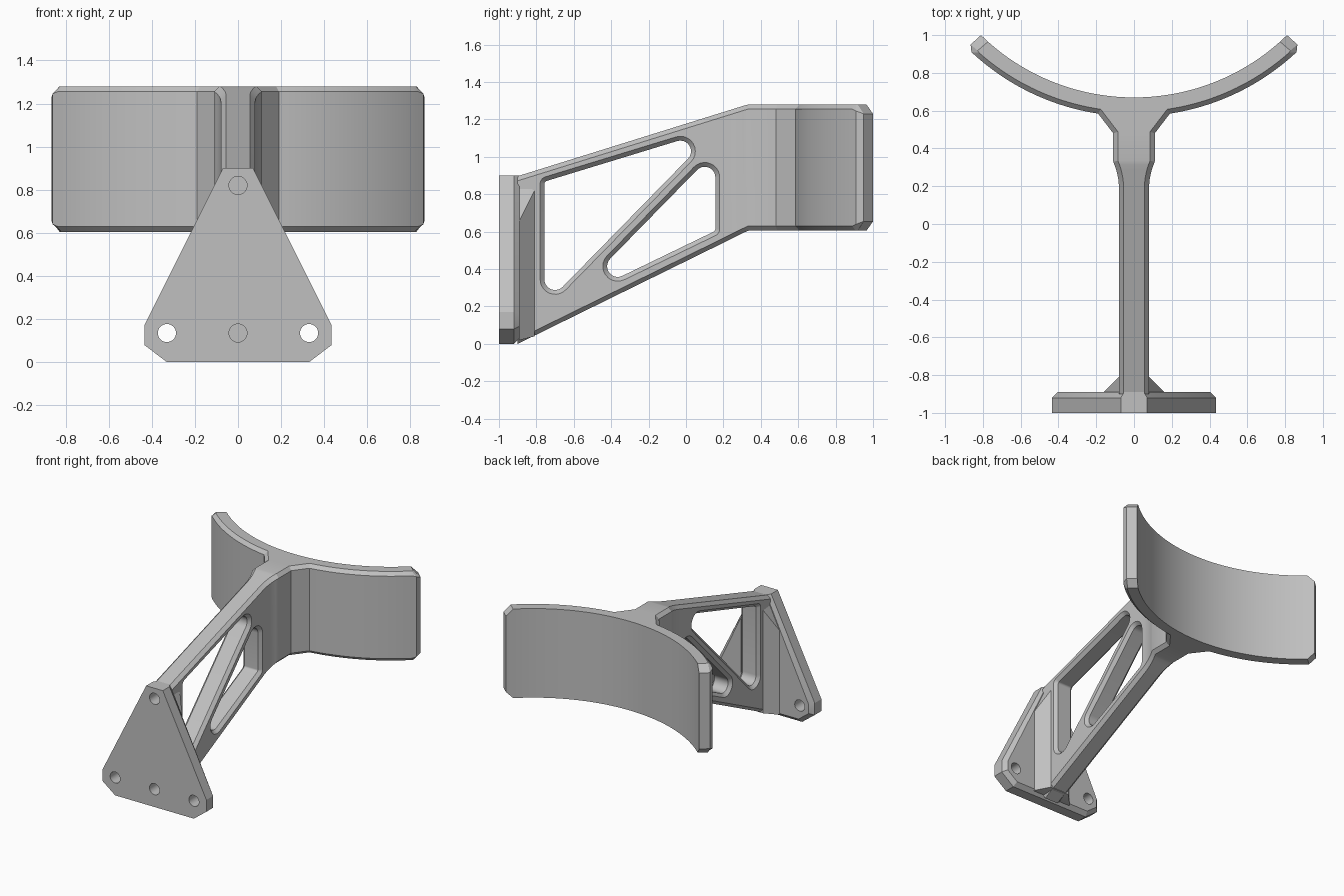
import bpy, bmesh
from math import sin, cos, pi, radians, asin, atan2
from mathutils import Vector

if "Cube" in bpy.data.objects:
    bpy.data.objects.remove(bpy.data.objects["Cube"])

grey = bpy.data.materials.new("plain_grey")
grey.use_nodes = True
grey.diffuse_color = (0.53, 0.53, 0.53, 1)
grey.node_tree.nodes["Principled BSDF"].inputs["Base Color"].default_value = grey.diffuse_color


class Shell:
    """Collects faces by position, merging shared corners."""

    def __init__(self):
        self.bm = bmesh.new()
        self.cache = {}

    def face(self, *points):
        verts = []
        for p in points:
            key = tuple(round(c, 5) + 0.0 for c in p)
            if key not in self.cache:
                self.cache[key] = self.bm.verts.new(key)
            if self.cache[key] not in verts:
                verts.append(self.cache[key])
        if len(verts) > 2 and not self.bm.faces.get(verts):
            self.bm.faces.new(verts)

    def loft(self, rings):
        for a, b in zip(rings, rings[1:]):
            for i in range(len(a)):
                j = (i + 1) % len(a)
                self.face(a[i], a[j], b[j], b[i])
        self.face(*rings[0])
        self.face(*rings[-1])

    def finish(self, name):
        bmesh.ops.recalc_face_normals(self.bm, faces=self.bm.faces)
        mesh = bpy.data.meshes.new(name)
        self.bm.to_mesh(mesh)
        self.bm.free()
        mesh.materials.append(grey)
        obj = bpy.data.objects.new(name, mesh)
        bpy.context.scene.collection.objects.link(obj)
        return obj


def inset(points, d, closed=False):
    """Mitred offset to the left of a 2D path."""
    pts = [Vector(p) for p in points]
    n, out = len(pts), []
    for i, p in enumerate(pts):
        dirs = []
        if closed or i > 0:
            dirs.append((p - pts[i - 1]).normalized())
        if closed or i < n - 1:
            dirs.append((pts[(i + 1) % n] - p).normalized())
        normals = [Vector((-v.y, v.x)) for v in dirs]
        m = sum(normals, Vector((0, 0))).normalized()
        out.append(p + m * (d / m.dot(normals[0])))
    return out


def activate(obj):
    bpy.ops.object.select_all(action='DESELECT')
    obj.select_set(True)
    bpy.context.view_layer.objects.active = obj


def cut(obj, cutter):
    mod = obj.modifiers.new("cut", 'BOOLEAN')
    mod.operation = 'DIFFERENCE'
    mod.solver = 'EXACT'
    mod.object = cutter
    activate(obj)
    bpy.ops.object.modifier_apply(modifier=mod.name)


# Arm and cradle: plan outline between sloping bottom and top heights
CENTRE, R_IN, R_OUT, EDGE, SEG = 1.83, 1.16, 1.26, 0.025, 24


def polar(r, a):
    return Vector((r * sin(a), CENTRE - r * cos(a)))


def top(y):
    return min(1.28, 0.9 + (y + 0.89) * 0.3115)


def bottom(y):
    return min(0.605, max(0, (y + 0.89) * 0.496))


def spread(a, b):
    return [a + (b - a) * i / SEG for i in range(SEG + 1)]


flare = [(0.08 + 0.03 * (t / 6) ** 2, 0.19 + 0.14 * t / 6) for t in range(7)]
stem = [(0.08, -0.9)] + flare + [(0.11, 0.48)]
tip_out, tip_end, tip_in = Vector((0.865, 0.905)), Vector((0.865, 0.95)), Vector((0.81, 1.0))
start = asin(0.19 / R_OUT)
tip_angle = atan2(tip_out.x, CENTRE - tip_out.y)
outer = [Vector(p) for p in stem] + [polar(R_OUT, a) for a in spread(start, tip_angle)]
outer_in = inset(outer, EDGE)
outer_in[-1] = polar(R_OUT - EDGE, radians(41.5))
inner_tip = asin(0.773 / R_IN)
inner = [polar(R_IN, a) for a in spread(start, inner_tip)]
middle = [polar(R_IN, start * i / 4) for i in range(4)]

# Each entry: wall point, chamfered point, chamfer height
rim = [(p, q, EDGE) for p, q in zip(outer, outer_in)]
rim[-1] = (outer[-1], outer_in[-1], 0.035)
rim += [(tip_end, Vector((0.828, 0.918)), 0.05), (tip_in, inner[-1], 0.05)]
rim += [(p, p, 0) for p in reversed(middle + inner)]

arm = Shell()


def levels(entry, s):
    p, q, drop = entry
    return [(s * q.x, q.y, bottom(q.y)), (s * p.x, p.y, bottom(p.y) + drop),
            (s * p.x, p.y, top(p.y) - drop), (s * q.x, q.y, top(q.y))]


for s in (1, -1):
    for a, b in zip(rim, rim[1:]):
        la, lb = levels(a, s), levels(b, s)
        for i in range(3):
            arm.face(la[i], lb[i], lb[i + 1], la[i + 1])
arm.face(*levels(rim[0], 1), *reversed(levels(rim[0], -1)))

k = len(stem)
for height in (bottom, top):
    def at(p, s=1):
        return (s * p.x, p.y, height(p.y))
    for a, b in zip(outer_in[:k], outer_in[1:k + 1]):
        arm.face(at(a), at(b), at(b, -1), at(a, -1))
    hub = middle[1:] + [inner[0], outer_in[k]]
    arm.face(at(middle[0]), *[at(p) for p in hub], *[at(p, -1) for p in reversed(hub)])
    for s in (1, -1):
        wing = outer_in[k:]
        for i in range(SEG):
            arm.face(at(wing[i], s), at(wing[i + 1], s), at(inner[i + 1], s), at(inner[i], s))
        arm.face(at(wing[-1], s), at(rim[k + SEG + 1][1], s), at(inner[-1], s))
arm_and_cradle = arm.finish("arm_and_cradle")


# Windows in the arm: rounded triangles with chamfered rims
def rounded(circles, shrink):
    """Outline around circles (y, z, radius) listed anticlockwise."""
    n, pts = len(circles), []
    for i, (cy, cz, r) in enumerate(circles):
        def tangent(a, b):
            d = Vector((b[0] - a[0], b[1] - a[1]))
            return atan2(d.y, d.x) - pi / 2 + asin((a[2] - b[2]) / d.length)
        a0 = tangent(circles[i - 1], circles[i])
        a1 = tangent(circles[i], circles[(i + 1) % n])
        sweep = (a1 - a0) % (2 * pi)
        for t in range(11):
            a = a0 + sweep * t / 10
            pts.append((cy + (r - shrink) * cos(a), cz + (r - shrink) * sin(a)))
    return pts


windows = [
    [(-0.70, 0.345, 0.08), (-0.03, 1.03, 0.08), (-0.74, 0.855, 0.04)],
    [(-0.365, 0.415, 0.08), (0.14, 0.615, 0.04), (0.10, 0.89, 0.08)],
]
for circles in windows:
    shell = Shell()
    shell.loft([[(x, y, z) for y, z in rounded(circles, shrink)] for x, shrink in
                ((-0.084, -0.004), (-0.057, 0.023), (0.057, 0.023), (0.084, -0.004))])
    cutter = shell.finish("window_cutter")
    cut(arm_and_cradle, cutter)
    bpy.data.objects.remove(cutter)

# Mounting plate with a chamfered back edge
half = [(0.33, 0), (0.435, 0.08), (0.435, 0.17), (0.07, 0.9)]
outline = half + [(-x, z) for x, z in reversed(half)]
small = [(p.x, 0.9 if p.y > 0.8 else p.y) for p in inset(outline, 0.03, True)]
plate = Shell()
plate.loft([[(x, y, z) for x, z in ring] for y, ring in
            ((-1, outline), (-0.92, outline), (-0.89, small))])
mounting_plate = plate.finish("mounting_plate")

# Gusset flaring from the arm into the plate
wide = [(0.16, 0.02), (0.16, 0.66), (0.06, 0.87)]
narrow = [(0.08, 0.04), (0.08, 0.82), (0.06, 0.87)]
fillet = Shell()
fillet.loft([[(x, y, z) for x, z in side + [(-x, z) for x, z in reversed(side)]]
             for y, side in ((-0.9, wide), (-0.89, wide), (-0.81, narrow))])
gusset = fillet.finish("gusset")

# Screw holes: outer pair go through, centre pair are blind
holes = Shell()
for hx, hz, end in ((-0.33, 0.135, -0.8), (0.33, 0.135, -0.8), (0, 0.135, -0.85), (0, 0.82, -0.85)):
    circle = [(hx + 0.042 * cos(pi * i / 16), hz + 0.042 * sin(pi * i / 16)) for i in range(32)]
    holes.loft([[(x, y, z) for x, z in circle] for y in (-1.05, end)])
hole_cutter = holes.finish("hole_cutter")
for part in (mounting_plate, gusset, arm_and_cradle):
    cut(part, hole_cutter)
bpy.data.objects.remove(hole_cutter)

for part in (mounting_plate, gusset, arm_and_cradle):
    activate(part)
    bpy.ops.object.shade_smooth_by_angle(angle=radians(25))
